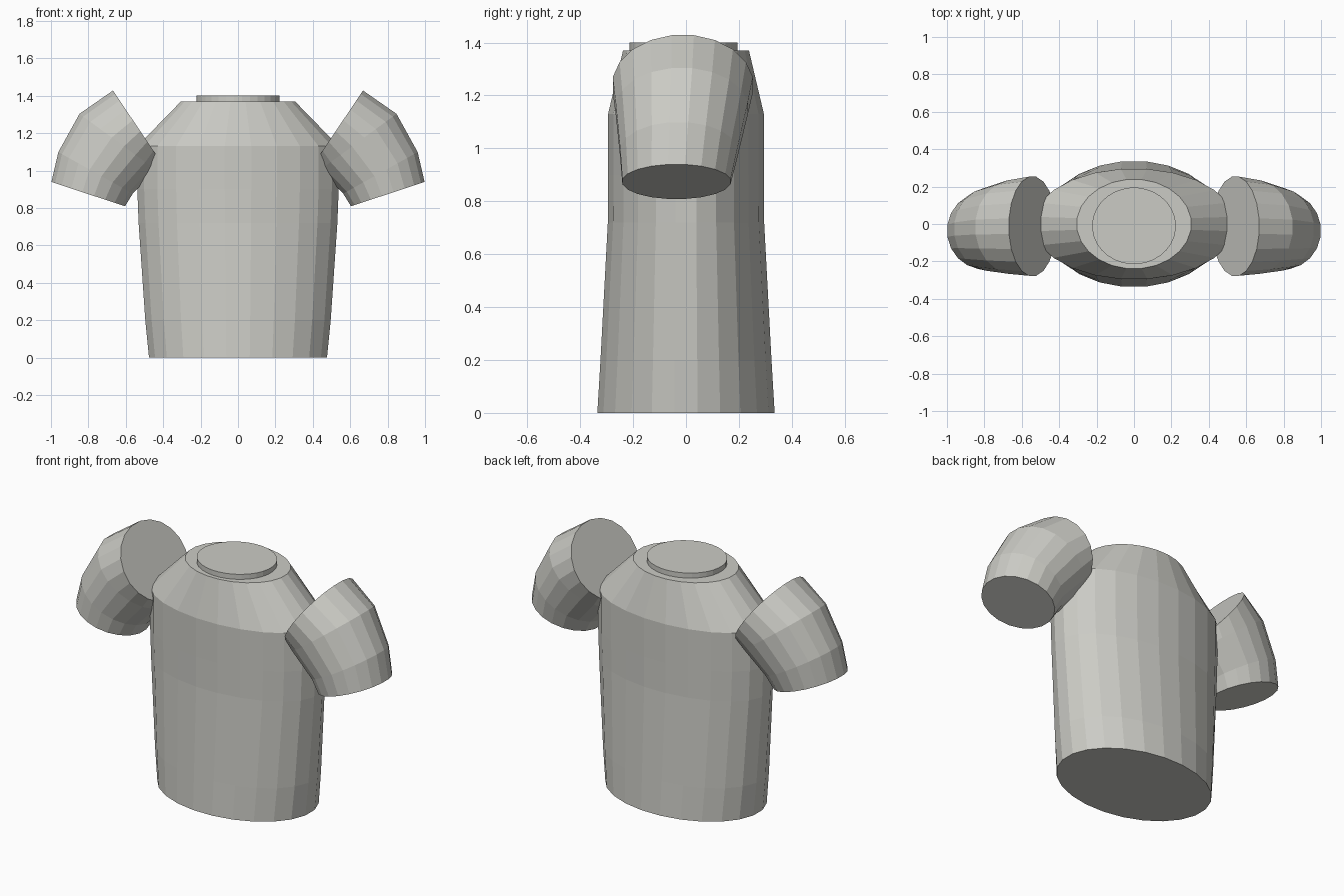
import bpy, bmesh, math
from mathutils import Vector

if "Cube" in bpy.data.objects:
    bpy.data.objects.remove(bpy.data.objects["Cube"])

fabric = bpy.data.materials.new("light_grey_fabric")
fabric.diffuse_color = (0.60, 0.60, 0.56, 1)
fabric.use_nodes = True
fabric.node_tree.nodes["Principled BSDF"].inputs["Base Color"].default_value = fabric.diffuse_color


def loft(name, rings, sides):
    """Skin elliptical rings (centre, u axis, v axis) and cap both ends."""
    bm = bmesh.new()
    loops = []
    for c, u, v in rings:
        angles = [2 * math.pi * (i + 0.5) / sides for i in range(sides)]
        loops.append([bm.verts.new(Vector(c) + Vector(u) * math.cos(a) + Vector(v) * math.sin(a))
                      for a in angles])
    for a, b in zip(loops, loops[1:]):
        for i in range(sides):
            j = (i + 1) % sides
            bm.faces.new((a[i], a[j], b[j], b[i]))
    bm.faces.new(loops[0])
    bm.faces.new(loops[-1])
    bmesh.ops.recalc_face_normals(bm, faces=bm.faces[:])
    mesh = bpy.data.meshes.new(name)
    bm.to_mesh(mesh)
    bm.free()
    mesh.materials.append(fabric)
    obj = bpy.data.objects.new(name, mesh)
    bpy.context.collection.objects.link(obj)
    return obj


def level(z, rx, ry, y=0):
    return (0, y, z), (rx, 0, 0), (0, ry, 0)


# Torso with sloping shoulders
loft("torso", [level(0, 0.48, 0.338), level(0.2, 0.50, 0.326), level(0.72, 0.536, 0.298),
               level(0.9, 0.543, 0.297), level(1.13, 0.543, 0.297), level(1.37, 0.307, 0.24)], 24)

# Raised collar disc
loft("collar", [level(1.36, 0.224, 0.205, -0.01), level(1.40, 0.224, 0.205, -0.01)], 32)

# Bent sleeves: inner x, z / outer x, z / depth radius / depth centre
SLEEVE = [(0.415, 1.05, 0.67, 1.43, 0.268, -0.012),
          (0.435, 1.00, 0.85, 1.305, 0.253, -0.016),
          (0.56, 0.875, 0.963, 1.10, 0.225, -0.027),
          (0.602, 0.808, 1.0, 0.94, 0.207, -0.036)]
for side, label in ((1, "right"), (-1, "left")):
    rings = []
    for xi, zi, xo, zo, r, y in SLEEVE:
        rings.append(((side * (xi + xo) / 2, y, (zi + zo) / 2),
                      (side * (xo - xi) / 2, 0, (zo - zi) / 2), (0, r, 0)))
    loft(label + "_sleeve", rings, 20)
